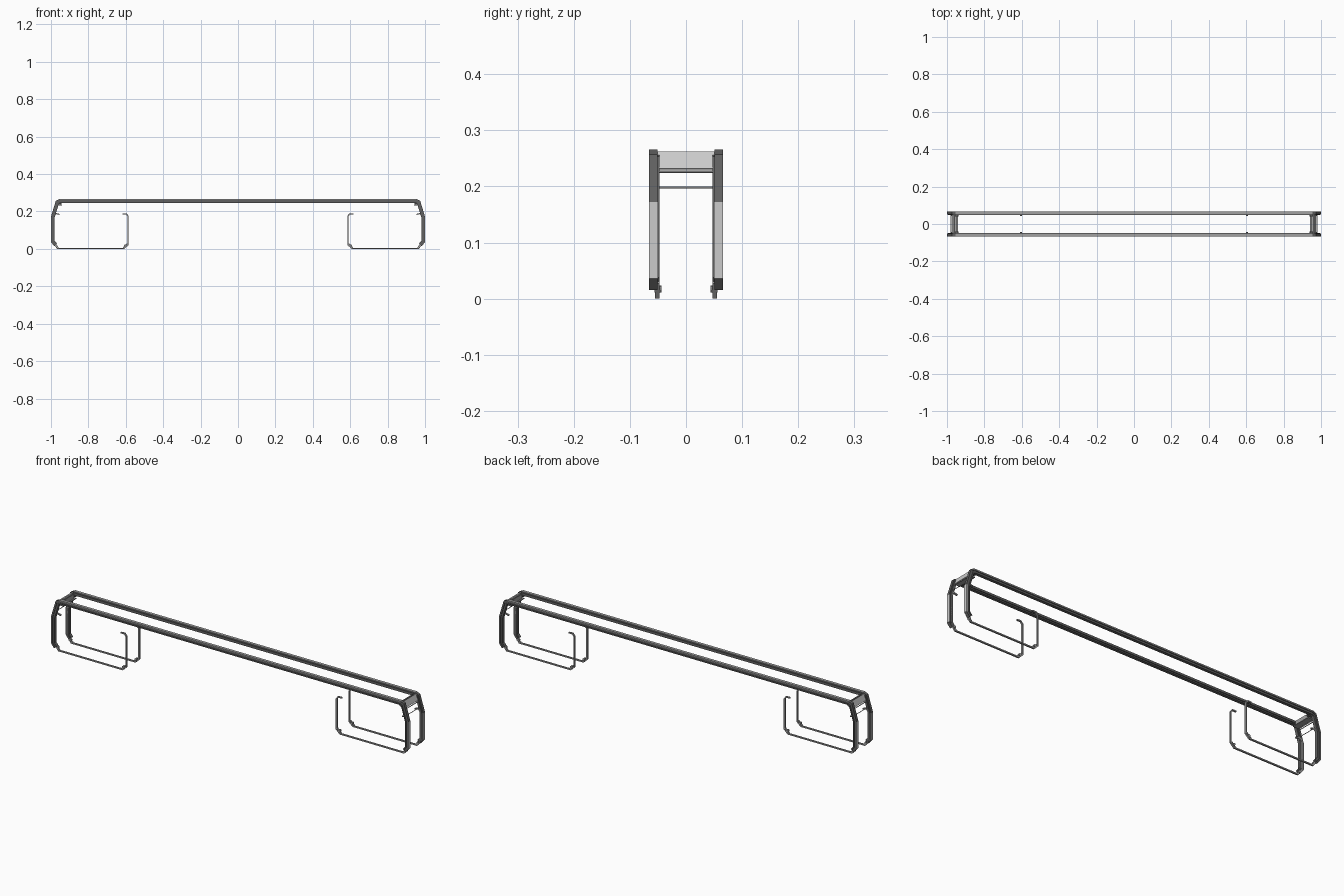
import bpy, bmesh
from mathutils import Vector

if "Cube" in bpy.data.objects:
    bpy.data.objects.remove(bpy.data.objects["Cube"])


def grey(name, v):
    m = bpy.data.materials.new(name)
    m.diffuse_color = (v, v, v, 1)
    m.use_nodes = True
    m.node_tree.nodes["Principled BSDF"].inputs["Base Color"].default_value = m.diffuse_color
    return m


DARK = grey("dark_grey", 0.12)
MID = grey("mid_grey", 0.36)


def mirror(ob, axes):
    m = ob.modifiers.new("mirror", "MIRROR")
    m.use_axis = axes


def offset(path, d):
    # mitred parallel copy of an open xz path
    pts = [Vector(p) for p in path]
    out = []
    for i, p in enumerate(pts):
        a = (p - pts[i - 1]).normalized() if i else None
        b = (pts[i + 1] - p).normalized() if i < len(pts) - 1 else None
        a, b = a or b, b or a
        na, nb = Vector((a.y, -a.x)), Vector((b.y, -b.x))
        m = (na + nb).normalized()
        out.append(p + m * d / m.dot(na))
    return out


def sweep(name, path, profile, axes, mat=None):
    # profile of (depth, y) points swept along a path in the xz plane
    bm = bmesh.new()
    lines = [(offset(path, d), y) for d, y in profile]
    rings = [[bm.verts.new((l[i].x, y, l[i].y)) for l, y in lines]
             for i in range(len(path))]
    n = len(profile)
    for r, s in zip(rings, rings[1:]):
        for k in range(n):
            bm.faces.new((r[k], r[(k + 1) % n], s[(k + 1) % n], s[k]))
    bm.faces.new(rings[0])
    bm.faces.new(rings[-1])
    bmesh.ops.recalc_face_normals(bm, faces=bm.faces)
    me = bpy.data.meshes.new(name)
    bm.to_mesh(me)
    bm.free()
    ob = bpy.data.objects.new(name, me)
    bpy.context.collection.objects.link(ob)
    if mat:
        me.materials.append(mat)
    mirror(ob, axes)


def strip(name, path, d0, d1, y0, y1, axes, mat=None):
    sweep(name, path, [(d0, y0), (d1, y0), (d1, y1), (d0, y1)], axes, mat)


def rod(name, x, z, r, y0, y1, axes, mat=None):
    # small cylinder running along y
    bpy.ops.mesh.primitive_cylinder_add(vertices=10, radius=r, depth=y1 - y0)
    ob = bpy.context.object
    ob.name = name
    for v in ob.data.vertices:
        c = v.co.copy()
        v.co = (x + c.x, (y0 + y1) / 2 + c.z, z + c.y)
    bpy.ops.object.shade_smooth_by_angle()
    if mat:
        ob.data.materials.append(mat)
    mirror(ob, axes)


ALL = (True, True, False)
ENDS = (True, False, False)
SIDES = (False, True, False)

# main frame: one grooved bar per side, rail bending down into both legs
half = [(0.955, 0.266), (0.974, 0.257), (1.0, 0.172), (1.0, 0.036), (0.983, 0.015)]
frame = [(-x, z) for x, z in reversed(half)] + half
groove = [(0.004, 0.051), (0.004, 0.066), (0.009, 0.066), (0.009, 0.063),
          (0.014, 0.063), (0.014, 0.066), (0.020, 0.066), (0.020, 0.051)]
sweep("side_frame", frame, groove, SIDES, DARK)
strip("frame_inner_lip", frame, 0.005, 0.014, 0.047, 0.051, SIDES, DARK)

# outer skin of the frame: rail cap, sloping shoulder and light leg face
strip("rail_cap", [(-0.955, 0.266), (0.955, 0.266)], 0, 0.004, 0.051, 0.066, SIDES, MID)
strip("shoulder_cap", half[:3], 0, 0.004, 0.051, 0.066, ALL, DARK)
strip("leg_face", half[2:4], 0, 0.004, 0.050, 0.066, ALL)
strip("foot_cap", half[3:], 0, 0.004, 0.051, 0.066, ALL, DARK)

# thin hanging loops with hooked ends
loop = [(0.955, 0.184), (0.974, 0.189), (0.986, 0.178), (0.986, 0.028),
        (0.966, 0.003), (0.608, 0.003), (0.588, 0.022), (0.588, 0.176),
        (0.597, 0.187), (0.618, 0.187)]
strip("hanging_loop", loop, -0.003, 0.003, 0.047, 0.055, ALL, MID)

# corner pins and braces on the loops
for tag, x, s in (("outer", 0.972, 1), ("inner", 0.604, -1)):
    rod(tag + "_corner_pin", x, 0.017, 0.006, 0.044, 0.056, ALL, MID)
    strip(tag + "_corner_brace", [(x + s * 0.012, 0.028), (x - s * 0.012, 0.006)],
          -0.002, 0.002, 0.048, 0.055, ALL, MID)

# end cross members: sloping plate, shelf, inner wall and side brackets
strip("end_plate", [(0.962, 0.262), (0.974, 0.232)], 0, 0.005, -0.052, 0.052, ENDS)
strip("end_shelf", [(0.940, 0.236), (0.972, 0.236)], 0, 0.004, -0.052, 0.052, ENDS, MID)
strip("end_inner_wall", [(0.950, 0.258), (0.950, 0.234)], 0, 0.004, -0.04, 0.04, ENDS, MID)
strip("end_bracket", [(0.940, 0.250), (0.972, 0.236)], 0, 0.005, 0.040, 0.052, ALL, DARK)

# thin cross rods between the legs
rod("upper_cross_rod", 0.974, 0.226, 0.002, -0.052, 0.052, ENDS)
rod("lower_cross_rod", 0.982, 0.198, 0.0015, -0.052, 0.052, ENDS)
